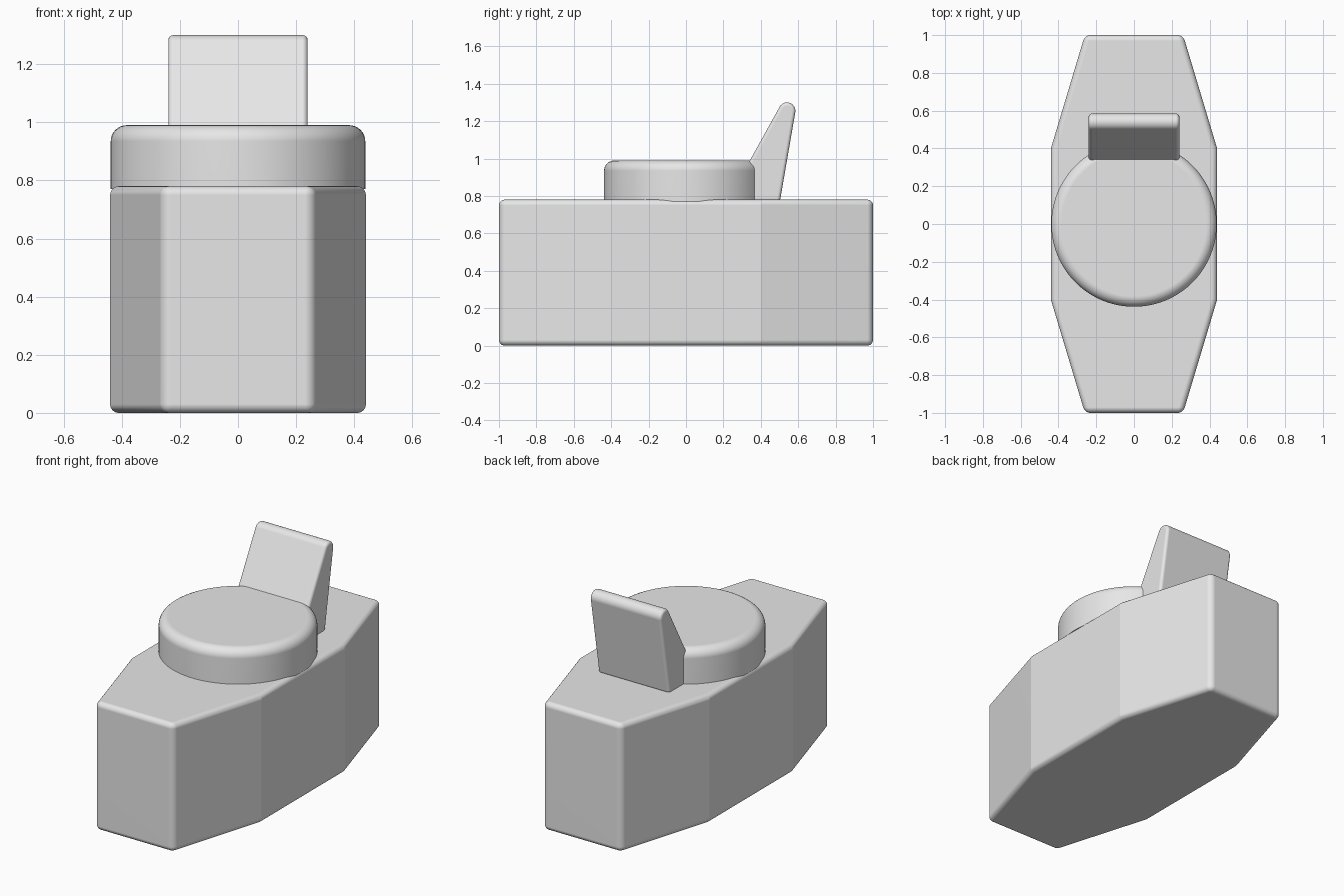
import bpy, bmesh, math
from mathutils import Vector

cube = bpy.data.objects.get("Cube")
if cube:
    bpy.data.objects.remove(cube, do_unlink=True)

grey = bpy.data.materials.new("light_grey")
grey.use_nodes = True
grey.diffuse_color = (0.8, 0.8, 0.8, 1)
grey.node_tree.nodes["Principled BSDF"].inputs["Base Color"].default_value = (0.8, 0.8, 0.8, 1)


def prism(name, profile, sweep, rounds):
    """Extrude a closed profile, rounding edges chosen by (rule, width, segments)."""
    bm = bmesh.new()
    face = bm.faces.new([bm.verts.new(p) for p in profile])
    new = bmesh.ops.extrude_face_region(bm, geom=[face])["geom"]
    bmesh.ops.translate(bm, vec=sweep, verts=[v for v in new if isinstance(v, bmesh.types.BMVert)])
    bmesh.ops.recalc_face_normals(bm, faces=bm.faces)
    rule, width, segments = rounds
    edges = [e for e in bm.edges if rule(e)]
    bmesh.ops.bevel(bm, geom=edges, offset=width, offset_type='OFFSET',
                    segments=segments, profile=0.5, affect='EDGES', clamp_overlap=True)
    bmesh.ops.recalc_face_normals(bm, faces=bm.faces)
    mesh = bpy.data.meshes.new(name)
    bm.to_mesh(mesh)
    bm.free()
    mesh.materials.append(grey)
    obj = bpy.data.objects.new(name, mesh)
    bpy.context.collection.objects.link(obj)
    bpy.ops.object.select_all(action='DESELECT')
    obj.select_set(True)
    bpy.context.view_layer.objects.active = obj
    bpy.ops.object.shade_smooth_by_angle(angle=math.radians(14))
    weighted = obj.modifiers.new("flat_face_normals", 'WEIGHTED_NORMAL')
    weighted.keep_sharp = True
    return obj


def is_corner(edge):
    return edge.calc_face_angle(0) > math.radians(40)


# Tapered eight-sided body with rounded corners
half = [(0.26, -1), (0.44, -0.4), (0.44, 0.4), (0.26, 1)]
outline = half + [(-x, y) for x, y in reversed(half)]
prism("body", [(x, y, 0) for x, y in outline], Vector((0, 0, 0.78)), (is_corner, 0.03, 8))

# Round turntable with a softened upper rim
turns = [math.tau * i / 96 for i in range(96)]
prism("round_top", [(0.438 * math.cos(a), 0.438 * math.sin(a), 0.77) for a in turns],
      Vector((0, 0, 0.22)),
      (lambda e: is_corner(e) and all(v.co.z > 0.9 for v in e.verts), 0.055, 8))

# Leaning wedge lever with a rounded tip
tip = [math.radians(-10 + 160 * i / 14) for i in range(15)]
side = [(0.22, 0.77), (0.502, 0.77)]
side += [(0.54 + 0.045 * math.cos(a), 1.255 + 0.045 * math.sin(a)) for a in tip]
prism("lever", [(-0.24, y, z) for y, z in side], Vector((0.48, 0, 0)), (is_corner, 0.018, 8))
